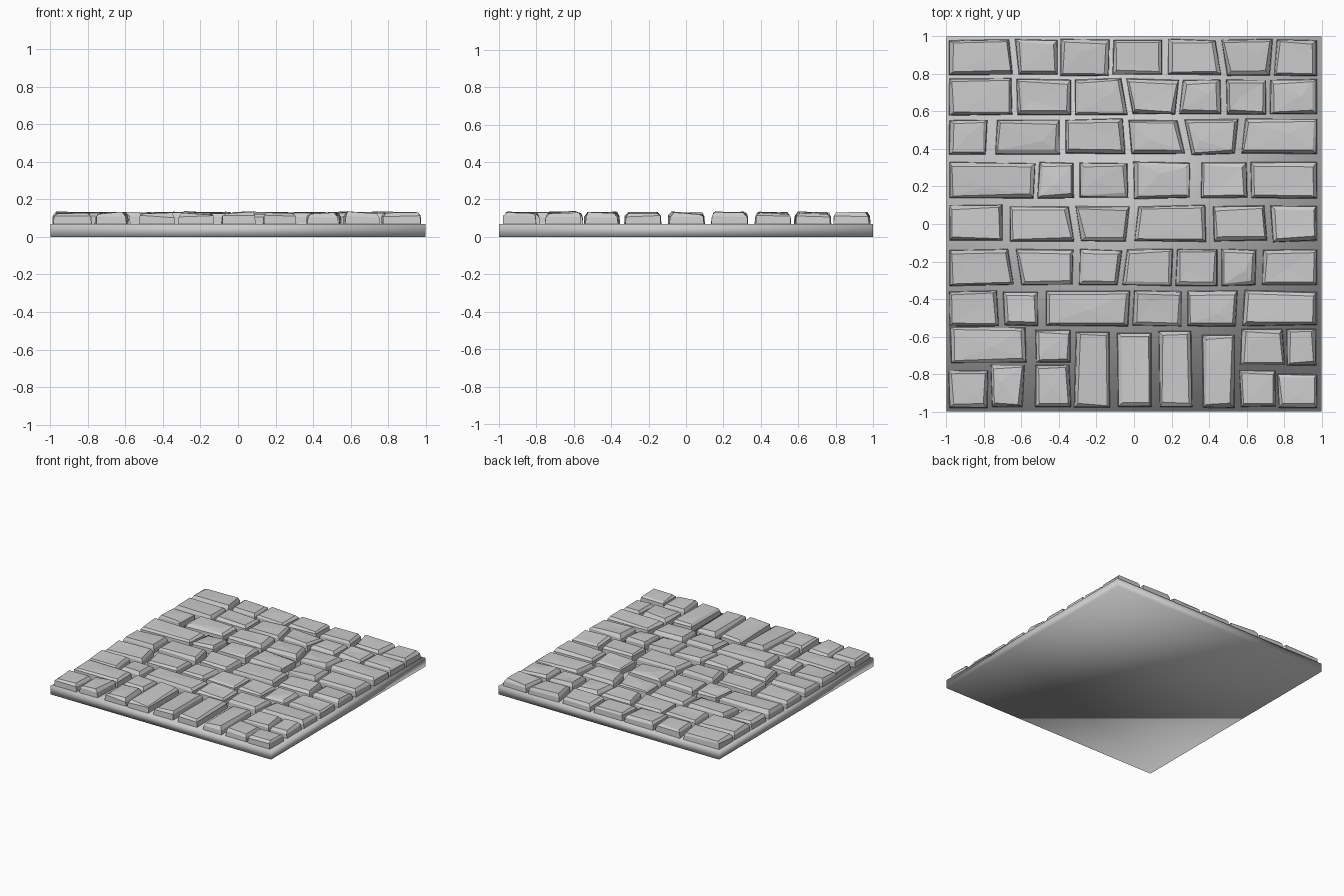
import bpy, bmesh, random
from mathutils import Vector

if "Cube" in bpy.data.objects:
    bpy.data.objects.remove(bpy.data.objects["Cube"])

random.seed(7)
BASE = 0.07      # top of the slab
TOP = 0.128      # typical stone height


def add_stone(bm, corners):
    """Chiselled block: upright wall, sloped shoulder, uneven faceted top."""
    c = [Vector(p) for p in corners]
    n = len(c)
    mid = sum(c, Vector((0, 0))) / n
    lean = random.uniform(-0.005, 0.005), random.uniform(-0.005, 0.005)
    half = [max(abs(p[i] - mid[i]) for p in c) for i in (0, 1)]

    def ring(inset, z_of):
        verts = []
        for p in c:
            sx = 1 if p.x > mid.x else -1
            sy = 1 if p.y > mid.y else -1
            dx, dy = inset(), inset()
            q = (p.x - sx * dx, p.y - sy * dy)
            verts.append(bm.verts.new((q[0], q[1], z_of(sx, sy))))
        return verts

    foot = ring(lambda: 0.0, lambda sx, sy: BASE - 0.01)
    shoulder = ring(lambda: random.uniform(0.002, 0.006),
                    lambda sx, sy: random.uniform(0.102, 0.116))
    crown = ring(lambda: random.uniform(0.012, 0.026),
                 lambda sx, sy: TOP + sx * lean[0] + sy * lean[1] + random.uniform(-0.003, 0.002))
    for lo, hi in ((foot, shoulder), (shoulder, crown)):
        for i in range(n):
            j = (i + 1) % n
            bm.faces.new((lo[i], lo[j], hi[j], hi[i]))
    peak = bm.verts.new((mid.x + random.uniform(-.5, .5) * half[0],
                         mid.y + random.uniform(-.4, .4) * half[1],
                         TOP + random.uniform(-0.003, 0.005)))
    for i in range(n):
        bm.faces.new((crown[i], crown[(i + 1) % n], peak))
    bm.faces.new(foot[::-1])


def finish(bm, name):
    bmesh.ops.recalc_face_normals(bm, faces=bm.faces)
    mesh = bpy.data.meshes.new(name)
    bm.to_mesh(mesh)
    bm.free()
    ob = bpy.data.objects.new(name, mesh)
    bpy.context.collection.objects.link(ob)
    return ob


def stone_row(name, y_top, y_bot, gaps):
    """Row of stones split by joints: (x at top, x at bottom, joint width)."""
    bm = bmesh.new()
    joints = [(-0.985, -0.985, 0.0)] + gaps + [(0.975, 0.975, 0.0)]
    for (lt, lb, lw), (rt, rb, rw) in zip(joints, joints[1:]):
        a, b = lw / 2, rw / 2
        j = [random.uniform(-0.007, 0.004) for _ in range(4)]
        add_stone(bm, [(lb + a, y_bot - j[0]), (rb - b, y_bot - j[1]),
                       (rt - b, y_top + j[2]), (lt + a, y_top + j[3])])
    return finish(bm, name)


# Base slab, softly shaded
bpy.ops.mesh.primitive_cube_add(size=1, location=(0, 0, BASE / 2))
slab = bpy.context.object
slab.name = "base_slab"
slab.scale = (2, 2, BASE)
bpy.ops.object.transform_apply(location=False, rotation=False, scale=True)
bpy.ops.object.shade_smooth()

# Seven brick-like courses from back to front
stone_row("stone_row_1", 0.985, 0.79, [(-.65, -.63, .03), (-.40, -.40, .015), (-.12, -.125, .02),
                                       (.165, .165, .03), (.45, .48, .03), (.75, .735, .02)])
stone_row("stone_row_2", 0.775, 0.58, [(-.64, -.635, .025), (-.325, -.325, .02), (-.055, -.02, .025),
                                       (.25, .23, .02), (.475, .48, .03), (.715, .715, .02)])
stone_row("stone_row_3", 0.56, 0.37, [(-.755, -.765, .05), (-.38, -.38, .03), (-.045, -.03, .03),
                                      (.25, .29, .035), (.575, .555, .035)])
stone_row("stone_row_4", 0.33, 0.135, [(-.515, -.525, .02), (-.305, -.305, .03), (-.02, -.015, .03),
                                       (.33, .325, .06), (.61, .615, .02)])
stone_row("stone_row_5", 0.10, -0.095, [(-.68, -.68, .04), (-.33, -.30, .035), (0, -.02, .045),
                                        (.40, .405, .04), (.71, .725, .03)])
stone_row("stone_row_6", -0.135, -0.33, [(-.65, -.62, .04), (-.305, -.31, .035), (-.05, -.075, .025),
                                         (.22, .21, .02), (.455, .455, .02), (.67, .665, .035)])
stone_row("stone_row_7", -0.355, -0.545, [(-.715, -.705, .03), (-.49, -.49, .04), (-.01, -.02, .02),
                                          (.27, .27, .03), (.57, .56, .035)])

# Front border: upright stones in the middle, small stacked ones at the sides
bm = bmesh.new()
for x0, x1, y0, y1 in [
        (-.985, -.57, -.74, -.55), (-.525, -.335, -.74, -.565),
        (-.985, -.78, -.98, -.78), (-.765, -.585, -.975, -.75), (-.525, -.335, -.975, -.75),
        (-.315, -.13, -.98, -.575), (-.09, .09, -.975, -.58),
        (.13, .31, -.975, -.57), (.36, .545, -.98, -.59),
        (.565, .80, -.75, -.56), (.815, .975, -.755, -.56),
        (.565, .75, -.975, -.78), (.765, .975, -.98, -.80)]:
    r = [random.uniform(-0.01, 0.006) for _ in range(4)]
    add_stone(bm, [(x0 - r[0], y0), (x1 + r[1], y0), (x1 + r[2], y1), (x0 - r[3], y1)])
finish(bm, "border_stones")
